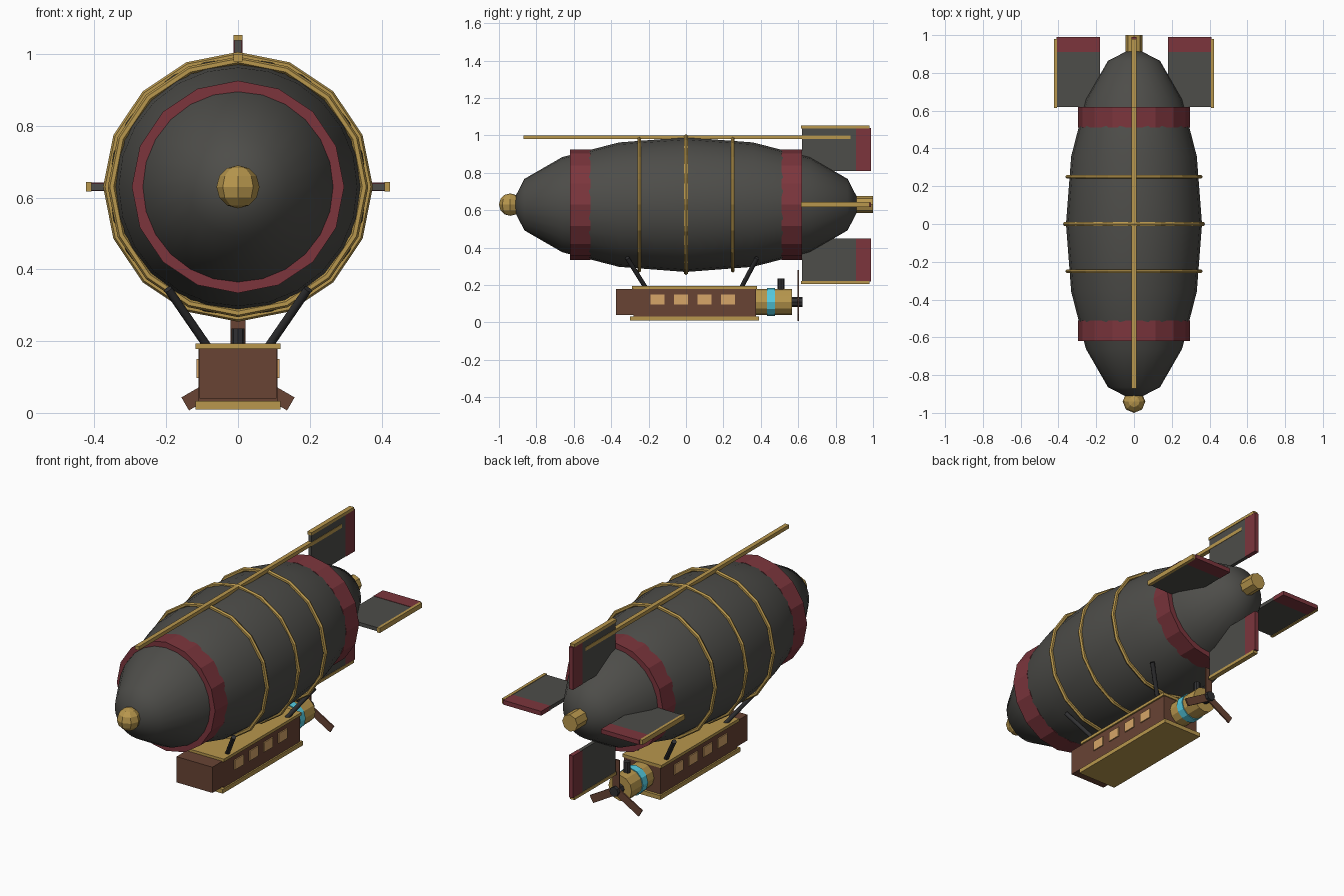
import bpy, math
from mathutils import Vector

if "Cube" in bpy.data.objects:
    bpy.data.objects.remove(bpy.data.objects["Cube"])

CZ = 0.63           # height of the balloon axis
EZ = 0.11           # height of the engine axis
ALONG_Y = (math.pi / 2, 0, 0)


def mat(name, rgb):
    m = bpy.data.materials.new(name)
    m.diffuse_color = (*rgb, 1)
    m.use_nodes = True
    m.node_tree.nodes["Principled BSDF"].inputs["Base Color"].default_value = m.diffuse_color
    return m


GREY = mat("charcoal canvas", (0.075, 0.074, 0.067))
GOLD = mat("brass", (0.48, 0.31, 0.075))
RED = mat("dark red", (0.20, 0.036, 0.046))
BROWN = mat("brown wood", (0.14, 0.057, 0.034))
CYAN = mat("glowing cyan", (0.09, 0.60, 0.75))
TAN = mat("window tan", (0.68, 0.38, 0.14))
IRON = mat("dark iron", (0.03, 0.03, 0.032))


def finish(name, m, smooth=None):
    o = bpy.context.object
    o.name = name
    o.data.materials.append(m)
    if smooth:
        bpy.ops.object.shade_smooth_by_angle(angle=math.radians(smooth))
    return o


def box(name, m, x, y, z):
    """Box from (min, max) ranges."""
    bpy.ops.mesh.primitive_cube_add(size=1, location=[(a + b) / 2 for a, b in (x, y, z)])
    o = finish(name, m)
    o.scale = [b - a for a, b in (x, y, z)]
    return o


def rod(name, m, a, b, r, sides, smooth=None):
    """Cylinder between two points."""
    a, b = Vector(a), Vector(b)
    d = b - a
    rot = ALONG_Y if abs(d.y) > 0.999 * d.length else d.to_track_quat('Z', 'Y').to_euler()
    bpy.ops.mesh.primitive_cylinder_add(vertices=sides, radius=r, depth=d.length,
                                        location=(a + b) / 2, rotation=rot)
    return finish(name, m, smooth)


# Balloon envelope
bpy.ops.mesh.primitive_uv_sphere_add(segments=24, ring_count=8, radius=1,
                                     location=(0, 0, CZ), rotation=ALONG_Y)
bpy.context.object.scale = (0.36, 0.36, 0.935)
bpy.ops.object.transform_apply(location=False, rotation=False, scale=True)
finish("envelope", GREY, 60)

# Red bands near both ends
for s, label in ((-1, "front"), (1, "rear")):
    rod(label + "_band", RED, (0, s * 0.62, CZ), (0, s * 0.51, CZ), 0.296, 16)

# Brass hoops
for y, r in ((-0.25, 0.352), (0, 0.365), (0.25, 0.352)):
    bpy.ops.mesh.primitive_torus_add(major_segments=16, minor_segments=6, major_radius=r,
                                     minor_radius=0.011, location=(0, y, CZ), rotation=ALONG_Y)
    finish("hoop", GOLD)

# Nose ball, tail cap and top rail
bpy.ops.mesh.primitive_uv_sphere_add(segments=8, ring_count=6, radius=0.06, location=(0, -0.94, CZ))
finish("nose_ball", GOLD)
rod("tail_cap", GOLD, (0, 0.91, CZ), (0, 1.0, CZ), 0.046, 8)
box("top_rail", GOLD, (-0.012, 0.012), (-0.87, 0.88), (0.98, 1.0))

# Four tail fins, each with a red trailing panel and a brass tip
for i in range(4):
    parts = (box("fin", GREY, (-0.01, 0.01), (0.62, 0.92), (0.18, 0.41)),
             box("fin_panel", RED, (-0.012, 0.012), (0.91, 0.99), (0.18, 0.41)),
             box("fin_tip", GOLD, (-0.013, 0.013), (0.615, 0.98), (0.408, 0.424)))
    a = i * math.pi / 2
    for o in parts:
        h = o.location.z
        o.location = (h * math.sin(a), o.location.y, CZ + h * math.cos(a))
        o.rotation_euler = (0, a, 0)

# Gondola
box("cabin", BROWN, (-0.11, 0.11), (-0.28, 0.375), (0.03, 0.18))
box("cabin_nose", BROWN, (-0.108, 0.108), (-0.375, -0.27), (0.04, 0.18))
box("roof", GOLD, (-0.118, 0.118), (-0.29, 0.38), (0.178, 0.194))
box("floor", GOLD, (-0.118, 0.118), (-0.30, 0.39), (0.01, 0.033))
for s in (-1, 1):
    for i in range(4):
        y = -0.153 + i * 0.126
        x = sorted((s * 0.108, s * 0.116))
        box("window", TAN, x, (y - 0.037, y + 0.037), (0.097, 0.15))
    # Struts up to the envelope
    for t0, t1 in ((-0.215, -0.315), (0.295, 0.38)):
        rod("strut", IRON, (s * 0.085, t0, 0.185), (s * 0.195, t1, 0.345), 0.012, 8, 50)

# Engine
rod("engine", GOLD, (0, 0.37, EZ), (0, 0.567, EZ), 0.07, 12)
rod("engine_ring", CYAN, (0, 0.433, EZ), (0, 0.476, EZ), 0.075, 12)
rod("exhaust", IRON, (0, 0.508, 0.16), (0, 0.508, 0.235), 0.018, 8)
rod("propeller_hub", IRON, (0, 0.56, EZ), (0, 0.622, EZ), 0.026, 8)
for i in range(3):
    a = i * math.tau / 3
    o = box("propeller_blade", BROWN, (-0.021, 0.021), (0.596, 0.604), (0, 0.17))
    o.location = (0.085 * math.sin(a), 0.60, EZ + 0.085 * math.cos(a))
    o.rotation_euler = (0, a, 0)
